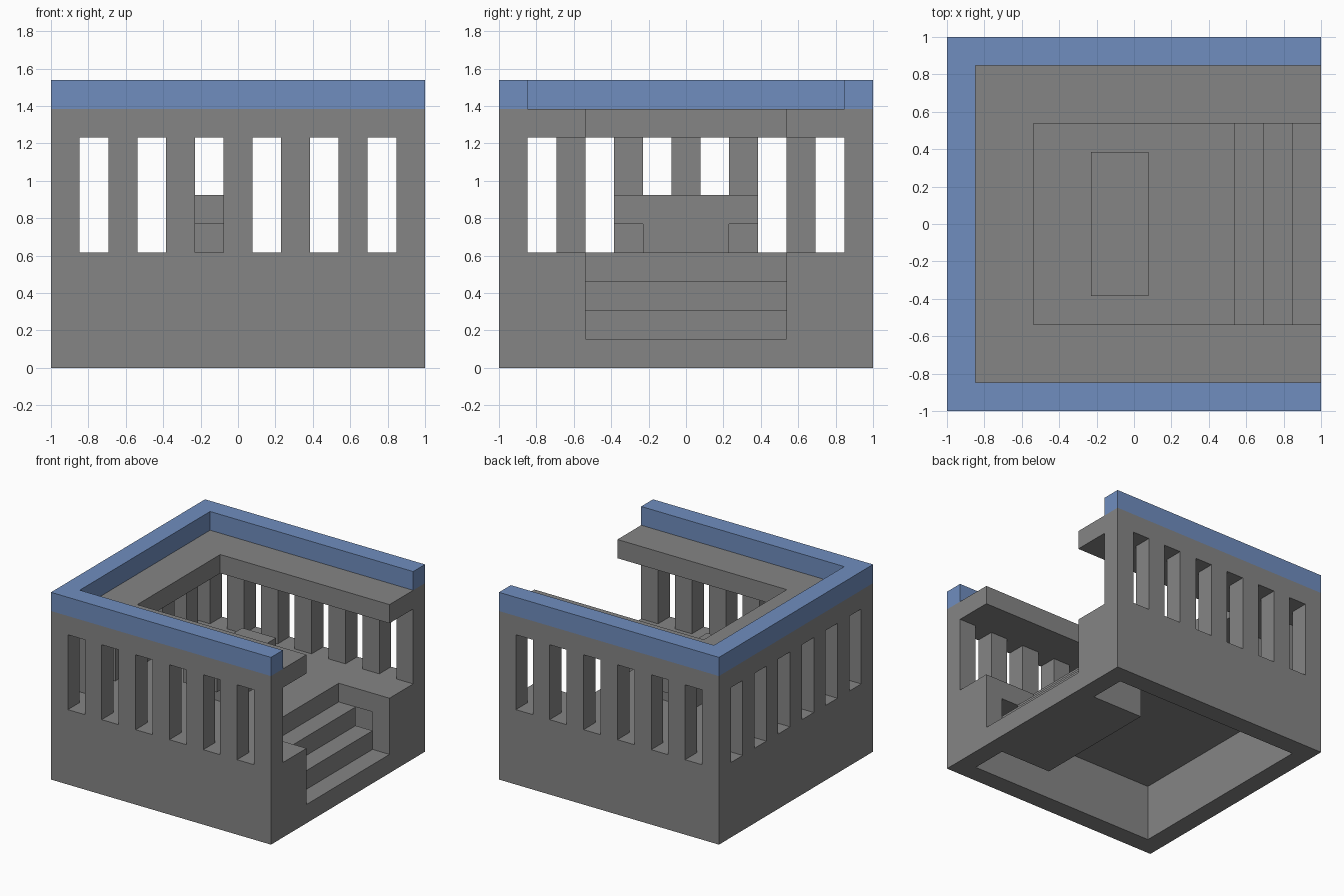
import bpy, bmesh
from mathutils import Vector

if "Cube" in bpy.data.objects:
    bpy.data.objects.remove(bpy.data.objects["Cube"])

U = 2 / 13          # one building block
HALF = 6.5          # half width of the plan, in blocks


def make_material(name, color):
    mat = bpy.data.materials.new(name)
    mat.use_nodes = True
    mat.diffuse_color = color
    mat.node_tree.nodes["Principled BSDF"].inputs["Base Color"].default_value = color
    return mat


stone = make_material("grey stone", (0.235, 0.235, 0.235, 1))
trim = make_material("blue trim", (0.16, 0.27, 0.52, 1))


def prism(name, outline, low, high, mat, axis="z"):
    """Extrude an outline: (x, y) along z, or (x, z) along y."""
    bm = bmesh.new()

    def place(a, b, h):
        return Vector((a, b, h) if axis == "z" else (a, h, b)) * U

    face = bm.faces.new([bm.verts.new(place(a, b, low)) for a, b in outline])
    grown = bmesh.ops.extrude_face_region(bm, geom=[face])
    verts = [v for v in grown["geom"] if isinstance(v, bmesh.types.BMVert)]
    bmesh.ops.translate(bm, verts=verts, vec=place(0, 0, high - low))
    bmesh.ops.recalc_face_normals(bm, faces=bm.faces)
    mesh = bpy.data.meshes.new(name)
    bm.to_mesh(mesh)
    bm.free()
    mesh.materials.append(mat)
    obj = bpy.data.objects.new(name, mesh)
    bpy.context.collection.objects.link(obj)
    return obj


def box(name, x, y, z, mat=stone):
    outline = [(x[0], y[0]), (x[1], y[0]), (x[1], y[1]), (x[0], y[1])]
    return prism(name, outline, z[0], z[1], mat)


def u_outline(width):
    """Band of the given width around three sides, open towards +x."""
    inner = HALF - width
    return [(HALF, -HALF), (HALF, -inner), (-inner, -inner), (-inner, inner),
            (HALF, inner), (HALF, HALF), (-HALF, HALF), (-HALF, -HALF)]


def cut(target, cutter):
    cutter.hide_render = True
    mod = target.modifiers.new("cut", "BOOLEAN")
    mod.operation = "DIFFERENCE"
    mod.solver = "EXACT"
    mod.object = cutter
    bpy.context.view_layer.objects.active = target
    bpy.ops.object.modifier_apply(modifier=mod.name)
    bpy.data.objects.remove(cutter)


# Base, hollow underneath, with a notch for the stairs
base = box("base", (-HALF, HALF), (-HALF, HALF), (0, 4))
cut(base, box("cavity_cutter", (-5.5, 5.5), (-5.5, 5.5), (-1, 3)))
cut(base, box("stair_notch_cutter", (3.5, 8), (-3.5, 3.5), (-1, 5)))

# Stairs, solid down to the ground
steps = [(2.5, 0), (HALF, 0)]
for i in range(1, 4):
    steps += [(7.5 - i, i), (6.5 - i, i)]
steps[-1] = (2.5, 3)
prism("stairs", steps, -3.5, 3.5, stone, axis="y")

# Pillars around three sides
for i in range(-6, 7, 2):
    spots = {"front": (i, -6), "back": (i, 6)}
    if abs(i) < 6:
        spots["side"] = (-6, i)
    for side, (x, y) in spots.items():
        box(f"{side}_pillar", (x - 0.5, x + 0.5), (y - 0.5, y + 0.5), (4, 8))

# Inner ledge on the pillars and the parapet above it
prism("ledge", u_outline(3), 8, 9, stone)
prism("parapet", u_outline(1), 9, 10, trim)

# Table on a pedestal
box("table_pedestal", (-1.5, 0.5), (-1.5, 1.5), (4, 5))
box("table_top", (-1.5, 0.5), (-2.5, 2.5), (5, 6))
